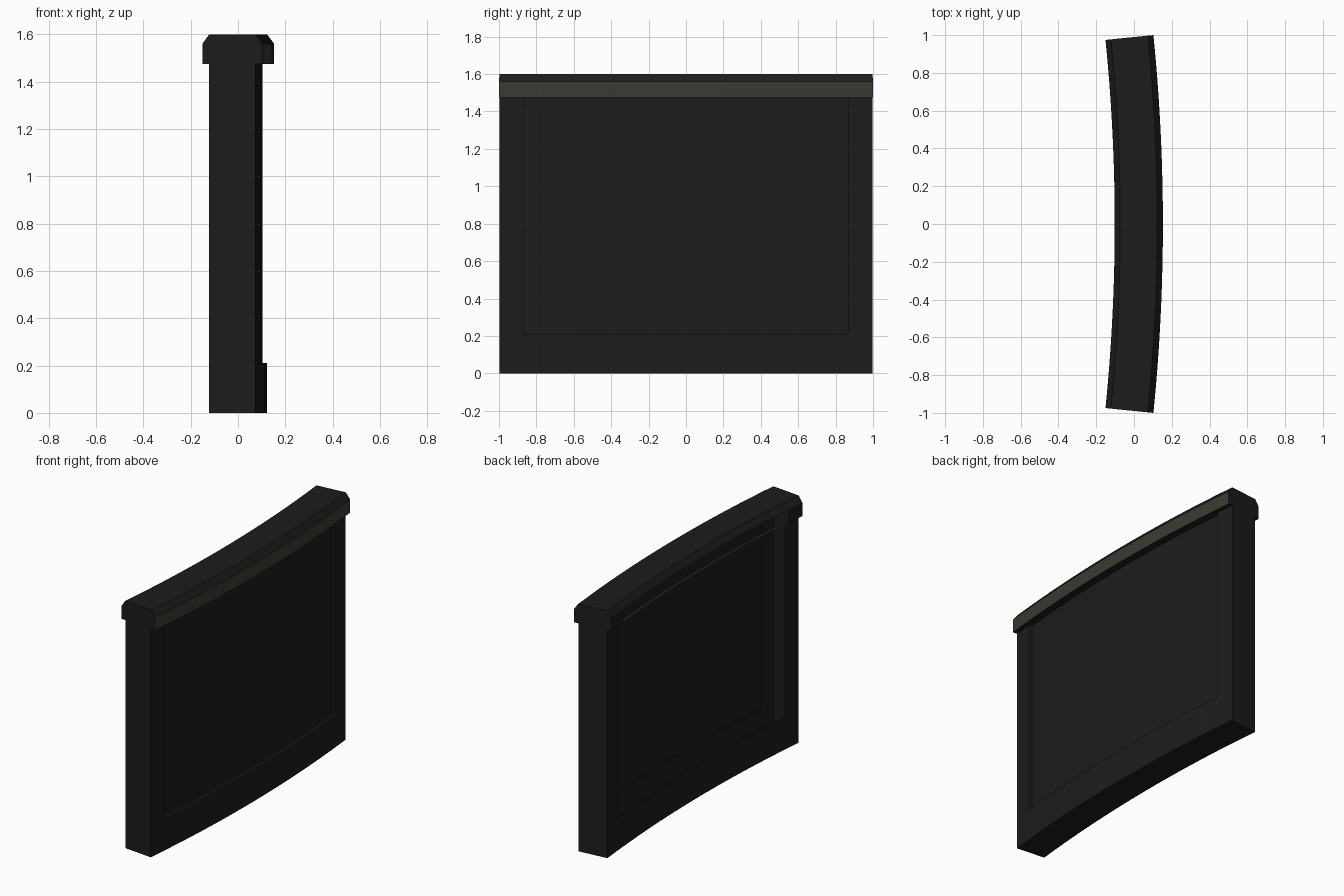
import bpy, bmesh, math

if "Cube" in bpy.data.objects:
    bpy.data.objects.remove(bpy.data.objects["Cube"])

CX = -9.847                     # arc centre: outer cap radius is 10
HALF = math.asin(0.1)           # half angle of the whole segment
OPEN = math.asin(0.87 / 9.97)   # half angle of the panel and rear opening
N = 16
Z_RAIL, Z_CAP, Z_BEVEL, Z_TOP = 0.21, 1.475, 1.56, 1.6


def material(name, rgb):
    m = bpy.data.materials.new(name)
    m.diffuse_color = (*rgb, 1)
    m.use_nodes = True
    m.node_tree.nodes["Principled BSDF"].inputs["Base Color"].default_value = m.diffuse_color
    return m


dark = material("charcoal", (0.0117, 0.0117, 0.0117))
olive = material("olive_grey", (0.043, 0.043, 0.033))

angles = [-HALF] + [-OPEN + 2 * OPEN * i / N for i in range(N + 1)] + [HALF]

# Section (radius, height), counter-clockwise from the inner bottom corner
section = [(9.774, 0), (9.97, 0), (9.97, Z_RAIL), (9.97, Z_CAP),
           (10.0, Z_CAP), (10.0, Z_BEVEL), (9.97, Z_TOP), (9.774, Z_TOP),
           (9.745, Z_BEVEL), (9.745, Z_CAP), (9.774, Z_CAP), (9.774, Z_RAIL)]
PANEL_EDGE, OLIVE_EDGE = 2, 4
OPEN_EDGES = (8, 10)            # the rear is open between the posts
PANEL_R = 9.95

bm = bmesh.new()


def vert(p, a):
    return bm.verts.new((CX + p[0] * math.cos(a), p[0] * math.sin(a), p[1]))


def strip(p, q, a, b, mat=0):
    f = bm.faces.new((vert(p, a), vert(q, a), vert(q, b), vert(p, b)))
    f.material_index = mat


# Hollow shell: posts at both ends, thin panel and open rear in between
for s, (a, b) in enumerate(zip(angles, angles[1:])):
    middle = 0 < s < len(angles) - 2
    for i, p in enumerate(section):
        q = section[(i + 1) % len(section)]
        if middle and i in OPEN_EDGES:
            continue
        if middle and i == PANEL_EDGE:
            # Recessed front panel with its sill and head
            lo, hi = (PANEL_R, Z_RAIL), (PANEL_R, Z_CAP)
            strip(p, lo, a, b)
            strip(lo, hi, a, b)
            strip(hi, q, a, b)
        else:
            strip(p, q, a, b, 1 if i == OLIVE_EDGE else 0)

# Side reveals of the panel, and the two end walls
for sgn in (-1, 1):
    bm.faces.new([vert(p, sgn * OPEN) for p in
                  ((PANEL_R, Z_RAIL), (9.97, Z_RAIL), (9.97, Z_CAP), (PANEL_R, Z_CAP))])
    bm.faces.new([vert(p, sgn * HALF) for p in section])

bmesh.ops.remove_doubles(bm, verts=bm.verts, dist=1e-5)
bmesh.ops.recalc_face_normals(bm, faces=bm.faces)
me = bpy.data.meshes.new("curved_wall")
bm.to_mesh(me)
bm.free()
me.materials.append(dark)
me.materials.append(olive)
wall = bpy.data.objects.new("curved_wall", me)
bpy.context.collection.objects.link(wall)
wall.select_set(True)
bpy.context.view_layer.objects.active = wall
bpy.ops.object.shade_smooth_by_angle(angle=math.radians(20))
